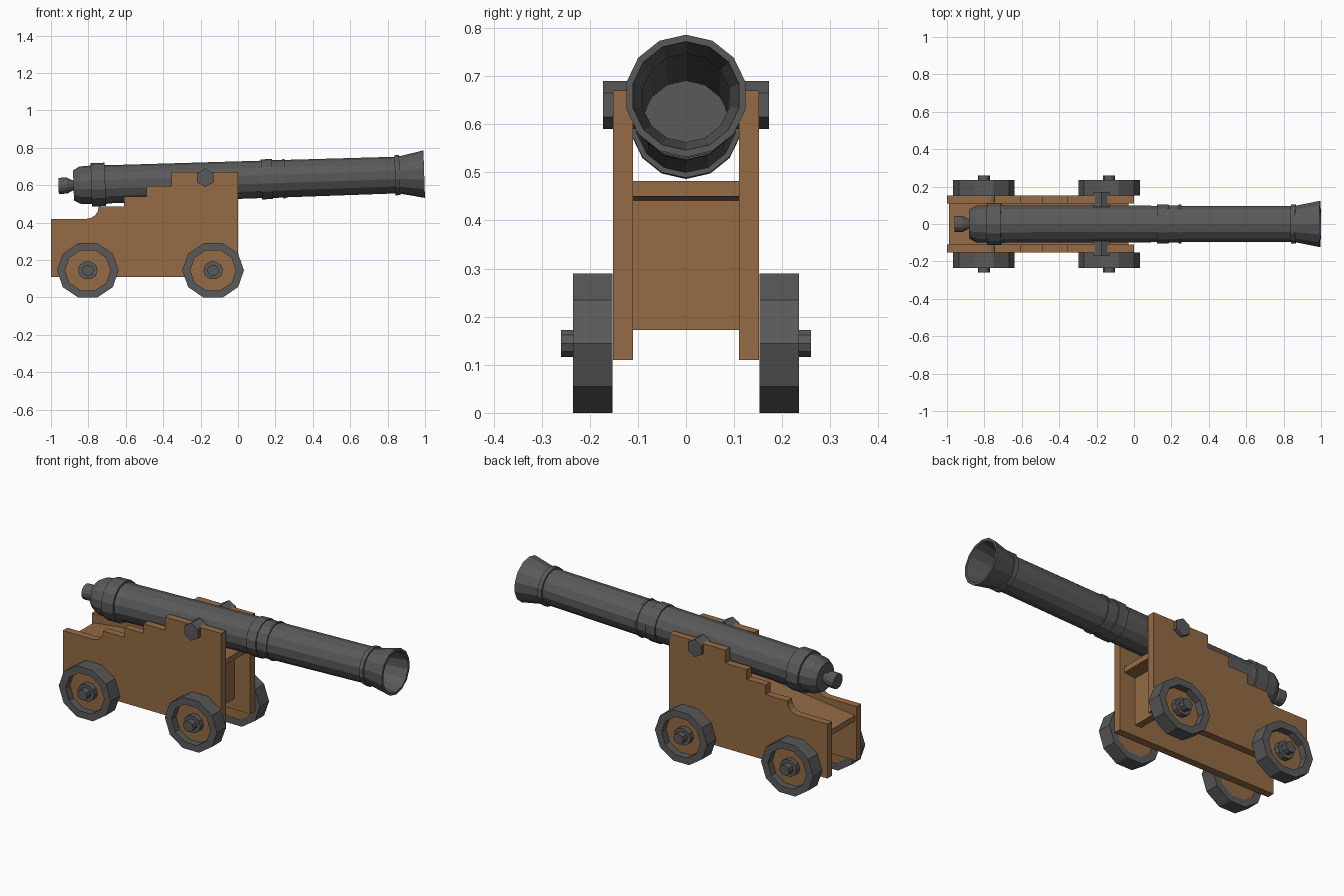
import bpy, bmesh, math
from mathutils import Matrix

if "Cube" in bpy.data.objects:
    bpy.data.objects.remove(bpy.data.objects["Cube"])


def material(name, col):
    m = bpy.data.materials.new(name)
    m.diffuse_color = (*col, 1)
    m.use_nodes = True
    m.node_tree.nodes["Principled BSDF"].inputs["Base Color"].default_value = m.diffuse_color
    return m


WOOD = material("wood", (0.30, 0.147, 0.06))
IRON = material("iron", (0.10, 0.10, 0.10))


def finish(bm, name, mat):
    bmesh.ops.remove_doubles(bm, verts=bm.verts[:], dist=1e-5)
    bmesh.ops.recalc_face_normals(bm, faces=bm.faces[:])
    me = bpy.data.meshes.new(name)
    bm.to_mesh(me)
    bm.free()
    me.materials.append(mat)
    ob = bpy.data.objects.new(name, me)
    bpy.context.collection.objects.link(ob)
    return ob


def lathe(name, profile, sides, mat, xf, phase=0.0, closed=False):
    """Spin (distance along x, radius) points round the x axis, then transform."""
    bm = bmesh.new()
    rings = []
    for s, r in profile:
        angs = [phase + 2 * math.pi * k / sides for k in range(sides)]
        rings.append([bm.verts.new((s, r * math.cos(a), r * math.sin(a))) for a in angs])
    pairs = list(zip(rings, rings[1:]))
    if closed:
        pairs.append((rings[-1], rings[0]))
    for a, b in pairs:
        for k in range(sides):
            j = (k + 1) % sides
            bm.faces.new((a[k], a[j], b[j], b[k]))
    bmesh.ops.dissolve_degenerate(bm, dist=1e-5, edges=bm.edges[:])
    bm.transform(xf)
    return finish(bm, name, mat)


def extrude_side(name, pts, y0, y1, mat):
    """Extrude an (x, z) outline between two y values."""
    bm = bmesh.new()
    f = bm.faces.new([bm.verts.new((x, y0, z)) for x, z in pts])
    new = bmesh.ops.extrude_face_region(bm, geom=[f])["geom"]
    bmesh.ops.translate(bm, vec=(0, y1 - y0, 0),
                        verts=[v for v in new if isinstance(v, bmesh.types.BMVert)])
    return finish(bm, name, mat)


# Barrel: knob, breech, bands, flared muzzle and long bore
barrel_profile = [
    (-0.96, 0), (-0.96, 0.043), (-0.915, 0.043), (-0.88, 0.025), (-0.88, 0.08),
    (-0.845, 0.1), (-0.785, 0.103), (-0.785, 0.116), (-0.71, 0.116), (-0.71, 0.105),
    (-0.685, 0.102), (0.125, 0.1), (0.125, 0.107), (0.185, 0.107), (0.185, 0.101),
    (0.24, 0.101), (0.24, 0.106), (0.252, 0.106), (0.252, 0.1), (0.84, 0.098),
    (0.84, 0.108), (0.865, 0.108), (0.865, 0.1), (0.996, 0.127),
    (0.996, 0.113), (0.86, 0.092), (-0.84, 0.09), (-0.84, 0)]
tilt = Matrix.Translation((0, 0, 0.627)) @ Matrix.Rotation(-math.atan(0.032), 4, 'Y')
lathe("barrel", barrel_profile, 14, IRON, tilt, phase=math.pi / 2)

# Stepped cheek outline with a scooped notch
cheek = [(-1, 0.11), (0, 0.11), (0, 0.67), (-0.355, 0.67), (-0.355, 0.595),
         (-0.49, 0.595), (-0.49, 0.54), (-0.61, 0.54), (-0.61, 0.485)]
cheek += [(-0.81 + 0.065 * math.cos(a), 0.485 - 0.065 * math.sin(a))
          for a in (math.pi / 2 * k / 4 for k in range(5))]
cheek += [(-1, 0.42)]


def solid(length, r):
    y0, y1 = length
    return [(y0, 0), (y0, r), (y1, r), (y1, 0)]


for side, label in ((1, "back"), (-1, "front")):
    extrude_side(label + "_cheek", cheek, side * 0.11, side * 0.152, WOOD)
    turn = Matrix.Rotation(side * math.pi / 2, 4, 'Z')

    # Trunnion stub
    lathe(label + "_trunnion", solid((0.092, 0.172), 0.05), 6, IRON,
          Matrix.Translation((-0.175, 0, 0.64)) @ turn, phase=math.pi / 2)

    # Wheels: iron tyre, wooden disc, hub and axle end
    for x, end in ((-0.803, "rear"), (-0.133, "fore")):
        xf = Matrix.Translation((x, 0, 0.1446)) @ Matrix.Diagonal((1, 1, 0.925, 1)) @ turn
        name = f"{label}_{end}_"
        lathe(name + "tyre", [(0.153, 0.165), (0.235, 0.165), (0.235, 0.122), (0.153, 0.122)],
              10, IRON, xf, closed=True)
        lathe(name + "wheel_disc", solid((0.155, 0.195), 0.124), 10, WOOD, xf)
        lathe(name + "hub", solid((0.19, 0.225), 0.053), 10, IRON, xf)
        lathe(name + "axle_end", solid((0.2, 0.26), 0.032), 10, IRON, xf)

# Sloping bed plank and front transom between the cheeks
extrude_side("bed_plank", [(-0.99, 0.335), (-0.03, 0.45), (-0.03, 0.482), (-0.99, 0.367)],
             -0.11, 0.11, WOOD)
extrude_side("front_transom", [(-0.14, 0.172), (-0.1, 0.172), (-0.1, 0.442), (-0.14, 0.437)],
             -0.11, 0.11, WOOD)
